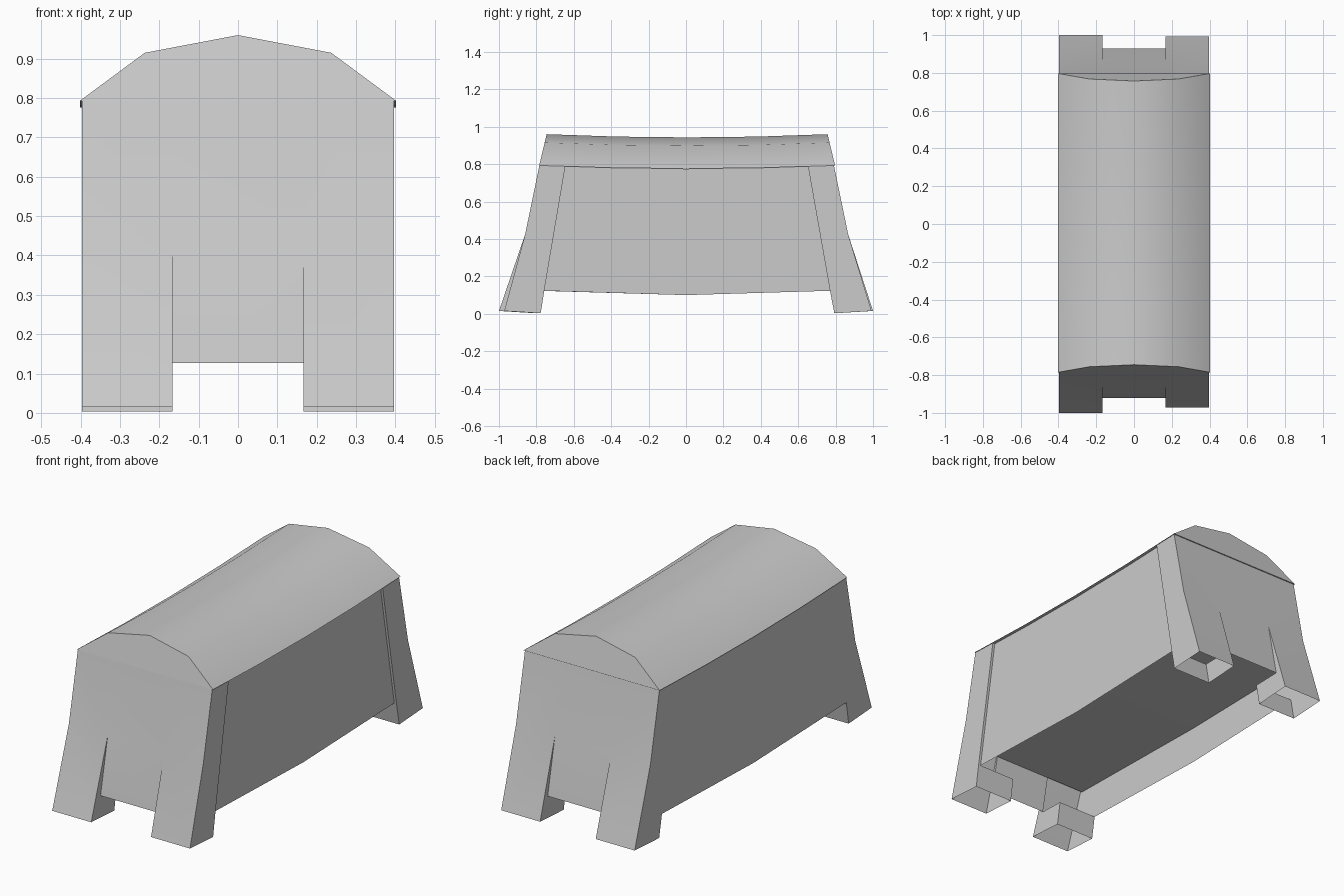
import bpy, bmesh

if "Cube" in bpy.data.objects:
    bpy.data.objects.remove(bpy.data.objects["Cube"])


def make(name, faces, smooth=False):
    """Build one object from a list of polygons given as point lists."""
    bm = bmesh.new()
    for pts in faces:
        bm.faces.new([bm.verts.new(p) for p in pts])
    bmesh.ops.remove_doubles(bm, verts=bm.verts, dist=0.0005)
    bmesh.ops.recalc_face_normals(bm, faces=bm.faces)
    me = bpy.data.meshes.new(name)
    bm.to_mesh(me)
    bm.free()
    ob = bpy.data.objects.new(name, me)
    bpy.context.collection.objects.link(ob)
    if smooth:
        bpy.context.view_layer.objects.active = ob
        ob.select_set(True)
        bpy.ops.object.shade_smooth_by_angle(angle=0.7)
        ob.select_set(False)
    return ob


STEPS = [-1, -0.5, 0, 0.5, 1]
W, SLOT, INSET = 0.397, 0.167, 0.384


def sag(t):
    return 0.02 * (1 - t * t)


# Arched lid, sagging toward the middle, with slanted ends
arch = [(-0.402, 0.793), (-0.237, 0.915), (0, 0.96), (0.237, 0.915), (0.402, 0.793)]


def lid_ring(t):
    return [(x, 0.006 + t * (0.791 - (z - 0.793) * 0.24), z - 0.85 * sag(t)) for x, z in arch]


rings = [lid_ring(t) for t in STEPS]
lid = [rings[0], rings[-1]]
for a, b in zip(rings, rings[1:]):
    for i in range(5):
        j = (i + 1) % 5
        lid.append([a[i], a[j], b[j], b[i]])
make("lid", lid, smooth=True)

# Long side panels, the right one set slightly inward
for name, x, rim_front in (("left_panel", -W, -0.785), ("right_panel", INSET, -0.758)):
    make(name, [[(x, y0, 0.79), (x, 0, 0.775), (x, 0, 0.1), (x, y1, 0.123)]
                for y0, y1 in ((-0.645, rim_front), (0.653, 0.77))])

# Raised floor inside the body
make("floor", [[(-W + 0.003, -0.882, 0.31), (INSET - 0.003, -0.882, 0.31),
                (INSET - 0.003, 0, 0.295), (-W + 0.003, 0, 0.295)],
               [(-W + 0.003, 0, 0.295), (INSET - 0.003, 0, 0.295),
                (INSET - 0.003, 0.886, 0.31), (-W + 0.003, 0.886, 0.31)]])

# Per end: direction, extra depth, foot reach left and right
ends = {"front": (-1, 0.0, 1.0, 0.972), "back": (1, 0.007, 1.0, 0.992)}
for end, (s, d, reach_l, reach_r) in ends.items():
    top, kink, low = (s * (0.784 + d), 0.793), (s * (0.86 + d), 0.425), (s * (0.921 + d), 0.127)
    # End wall: upper strips, middle panel and the two flared leg fronts
    cols = [(-W, -SLOT, (s * reach_l, 0.015)), (-SLOT, SLOT, low), (SLOT, W, (s * reach_r, 0.015))]
    wall = []
    for x0, x1, bottom in cols:
        for a, b in ((top, kink), (kink, bottom)):
            wall.append([(x0, *a), (x1, *a), (x1, *b), (x0, *b)])
    make(end + "_wall", wall, smooth=True)

    # Hollow corner legs: outer side, inner side and inward face
    for side, sx, reach in (("left", -1, reach_l), ("right", 1, reach_r)):
        foot_y, rim_y = 0.793, 0.77
        if s < 0:
            foot_y, rim_y = (0.805, 0.785) if sx < 0 else (0.777, 0.758)
        foot_in, rim = (s * foot_y, 0.003), (s * rim_y, 0.123)
        foot_out, top_in = (s * reach, 0.015), (s * (0.645 + d), 0.79)

        def column(x, pts):
            return [(sx * x, *q) for q in pts]

        faces = [column(W, [top, kink, foot_out, foot_in, rim, top_in]),
                 column(SLOT, [kink, foot_out, foot_in, rim, low]),
                 column(SLOT, [rim, foot_in]) + column(W, [foot_in, rim])]
        if sx > 0:  # step down to the inset right panel
            faces.append(column(W, [top_in, rim]) + column(INSET, [rim, top_in]))
        make(f"{end}_{side}_leg", faces)
